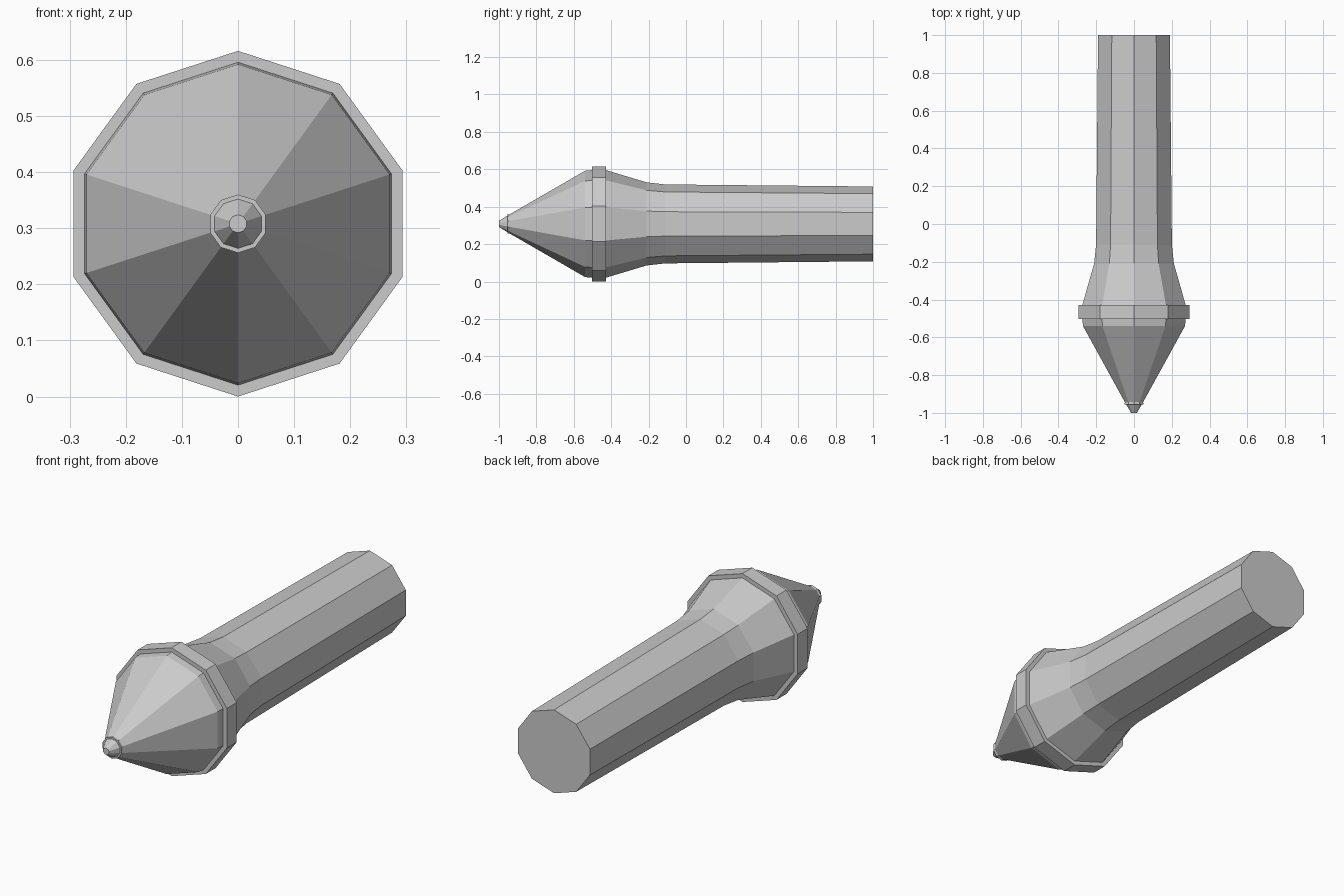
import bpy
import bmesh
from math import sin, cos, pi

SIDES = 10
AXIS_Z = 0.308

cube = bpy.data.objects.get("Cube")
if cube:
    bpy.data.objects.remove(cube, do_unlink=True)

grey = bpy.data.materials.new("plain_grey")
grey.use_nodes = True
colour = (0.6, 0.6, 0.6, 1)
grey.diffuse_color = colour
grey.node_tree.nodes["Principled BSDF"].inputs["Base Color"].default_value = colour


def lathe(name, profile):
    """Spin (y, radius) points around the long axis into a capped, ten-sided solid."""
    bm = bmesh.new()
    rings = []
    for y, r in profile:
        angles = [2 * pi * i / SIDES for i in range(SIDES)]
        rings.append([bm.verts.new((r * sin(a), y, AXIS_Z + r * cos(a))) for a in angles])
    for a, b in zip(rings, rings[1:]):
        for i in range(SIDES):
            j = (i + 1) % SIDES
            bm.faces.new((a[i], a[j], b[j], b[i]))
    bm.faces.new(rings[0])
    bm.faces.new(rings[-1])
    bmesh.ops.recalc_face_normals(bm, faces=bm.faces)
    mesh = bpy.data.meshes.new(name)
    bm.to_mesh(mesh)
    bm.free()
    mesh.materials.append(grey)
    obj = bpy.data.objects.new(name, mesh)
    bpy.context.collection.objects.link(obj)
    return obj


# Pointed head with a small stepped collar just behind the tip
lathe("pointed_head", [(-1, 0.016), (-0.955, 0.044), (-0.955, 0.052),
                       (-0.943, 0.051), (-0.54, 0.284), (-0.5, 0.288)])

# Raised band around the widest part
lathe("head_band", [(-0.503, 0.308), (-0.428, 0.308)])

# Flared neck running into the slightly tapered handle
lathe("handle", [(-0.43, 0.288), (-0.21, 0.222), (-0.11, 0.211), (1, 0.2)])
